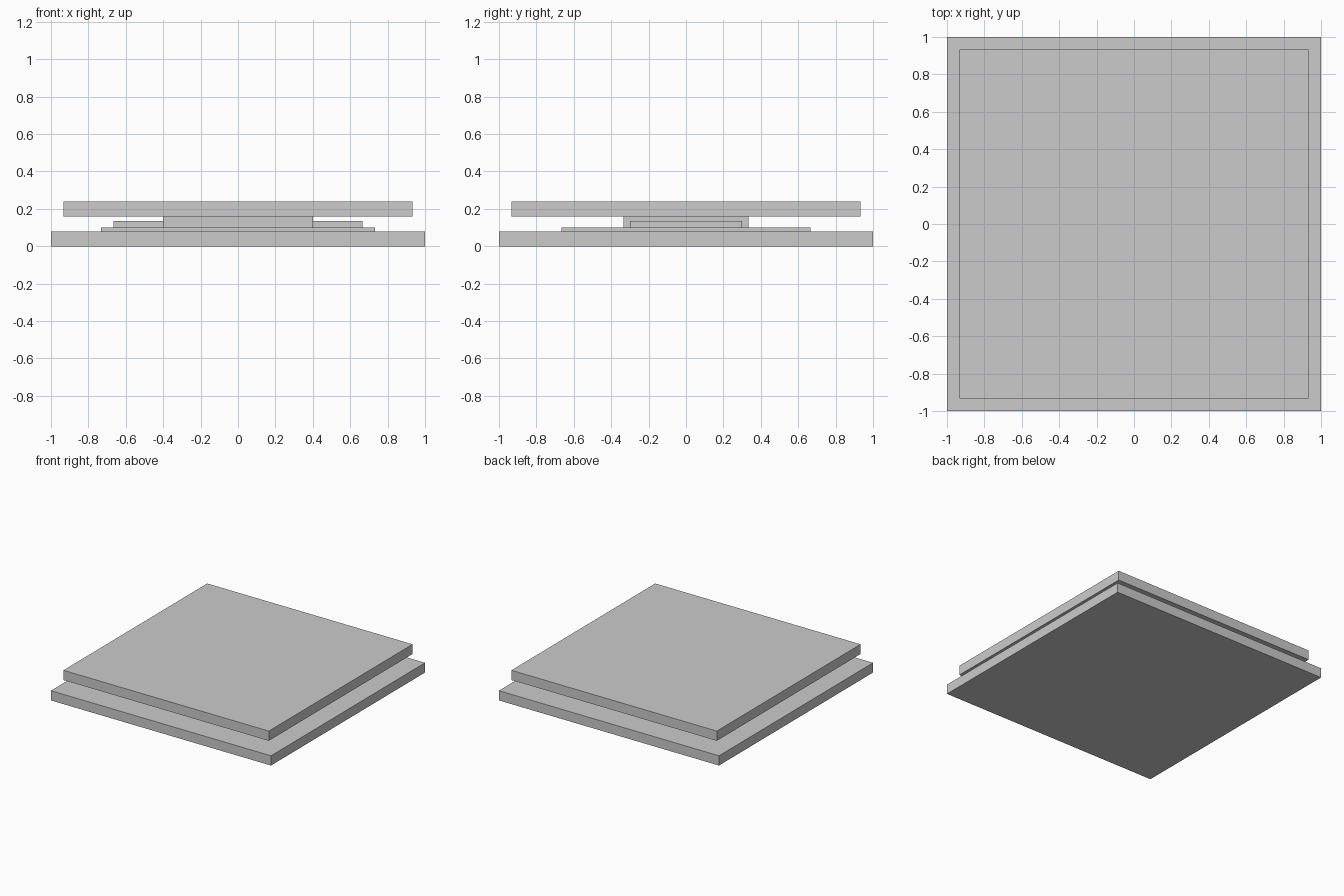
import bpy

if "Cube" in bpy.data.objects:
    bpy.data.objects.remove(bpy.data.objects["Cube"])


def box(name, x, y, z0, z1, cx=0.0):
    """Box of size x by y, spanning z0 to z1, centred on cx."""
    bpy.ops.mesh.primitive_cube_add(size=1, location=(cx, 0, (z0 + z1) / 2))
    ob = bpy.context.object
    ob.name = name
    ob.scale = (x, y, z1 - z0)
    bpy.ops.object.transform_apply(location=False, rotation=False, scale=True)
    return ob


# Main stack of plates
box("base_plate", 2.0, 2.0, 0.0, 0.08)
box("interposer", 1.467, 1.333, 0.08, 0.10)
box("central_die", 0.80, 0.667, 0.10, 0.16)
box("lid", 1.867, 1.867, 0.16, 0.24)

# Layered side stacks left and right of the die
layers = [0.10, 0.115, 0.131, 0.135]
for side, sx in (("left", -1), ("right", 1)):
    for i, (z0, z1) in enumerate(zip(layers, layers[1:])):
        box(f"{side}_stack_layer_{i + 1}", 0.267, 0.60, z0, z1, sx * 0.533)
